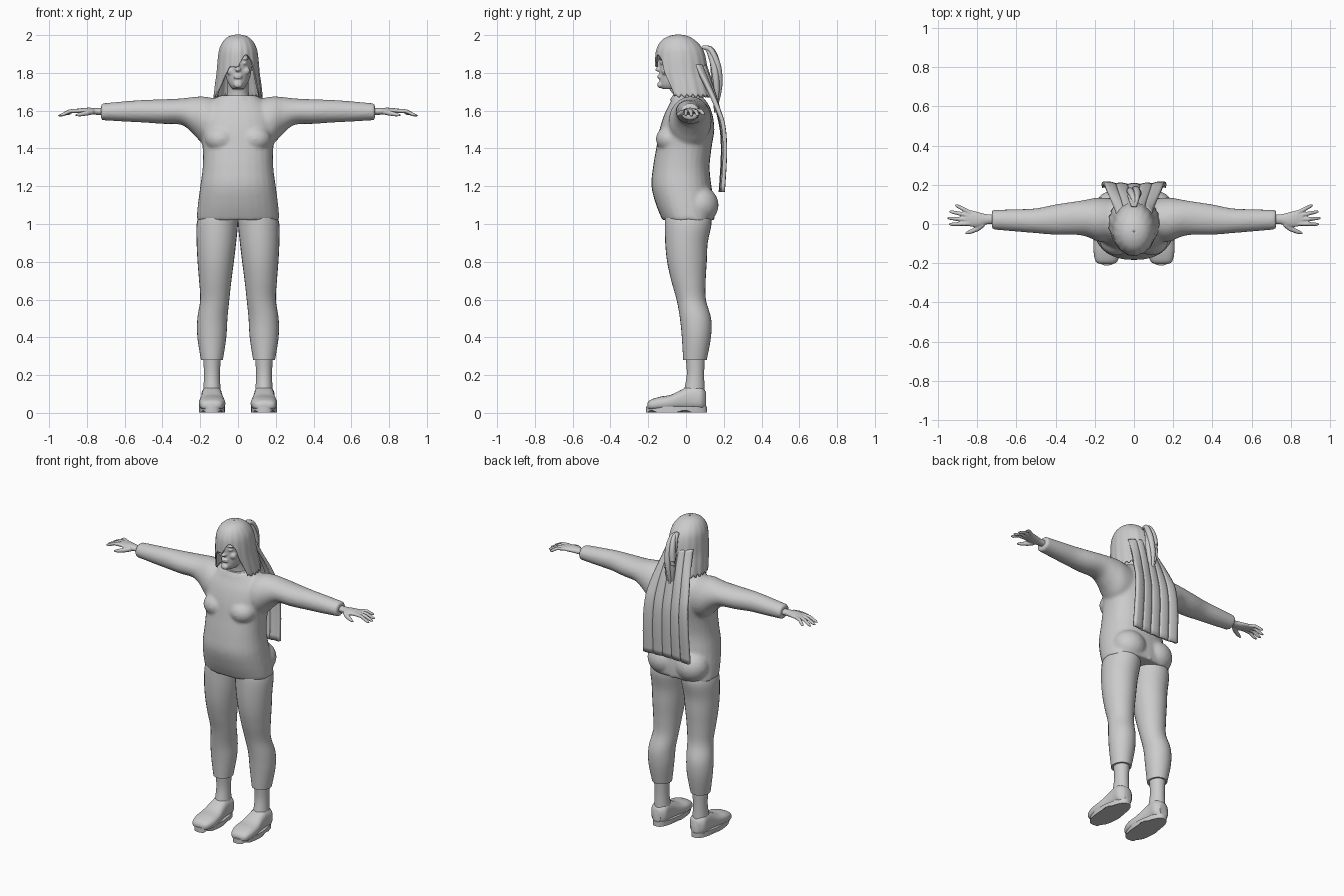
import bpy, bmesh, math
from mathutils import Vector

if "Cube" in bpy.data.objects:
    bpy.data.objects.remove(bpy.data.objects["Cube"], do_unlink=True)

grey = bpy.data.materials.new("plain_grey")
grey.use_nodes = True
grey.diffuse_color = (0.6, 0.6, 0.6, 1)
grey.node_tree.nodes["Principled BSDF"].inputs["Base Color"].default_value = (0.6, 0.6, 0.6, 1)


def finish(name, bm, mirror=False, voxel=0, smooth=0, thick=0, angle=40):
    """Turn a bmesh into a shaded object with its modifiers."""
    bmesh.ops.recalc_face_normals(bm, faces=bm.faces)
    mesh = bpy.data.meshes.new(name)
    bm.to_mesh(mesh)
    bm.free()
    mesh.materials.append(grey)
    ob = bpy.data.objects.new(name, mesh)
    bpy.context.collection.objects.link(ob)
    bpy.ops.object.select_all(action="DESELECT")
    ob.select_set(True)
    bpy.context.view_layer.objects.active = ob
    bpy.ops.object.shade_smooth_by_angle(angle=math.radians(angle))
    if thick:
        mod = ob.modifiers.new("thickness", "SOLIDIFY")
        mod.thickness, mod.offset = thick, 0
    if mirror:
        ob.modifiers.new("mirror", "MIRROR")
    if voxel:
        mod = ob.modifiers.new("blend", "REMESH")
        mod.mode, mod.voxel_size, mod.use_smooth_shade = "VOXEL", voxel, True
        mod = ob.modifiers.new("soften", "SMOOTH")
        mod.factor, mod.iterations = 0.5, smooth
    return ob


def spline(rows, t):
    """Catmull-Rom value of a list of rows at parameter t."""
    i = min(int(t), len(rows) - 2)
    f = t - i
    a, b = rows[max(i - 1, 0)], rows[i]
    c, d = rows[i + 1], rows[min(i + 2, len(rows) - 1)]
    return [q + f / 2 * (r - p + f * (2 * p - 5 * q + 4 * r - s + f * (3 * q - p - 3 * r + s)))
            for p, q, r, s in zip(a, b, c, d)]


def loft(bm, axis, rows, steps=4, sides=28, power=2):
    """Rows are (position, low u, high u, low v, high v) along the axis."""
    loops = []
    for k in range((len(rows) - 1) * steps + 1):
        p, u0, u1, v0, v1 = spline(rows, k / steps)
        ring = []
        for j in range(sides):
            c, s = math.cos(math.tau * j / sides), math.sin(math.tau * j / sides)
            c = math.copysign(abs(c) ** (2 / power), c)
            s = math.copysign(abs(s) ** (2 / power), s)
            u, v = (u0 + u1) / 2 + c * (u1 - u0) / 2, (v0 + v1) / 2 + s * (v1 - v0) / 2
            ring.append(bm.verts.new({"x": (p, u, v), "y": (u, p, v), "z": (u, v, p)}[axis]))
        loops.append(ring)
    for a, b in zip(loops, loops[1:]):
        for j in range(sides):
            n = (j + 1) % sides
            bm.faces.new((a[j], a[n], b[n], b[j]))
    bm.faces.new(loops[0])
    bm.faces.new(loops[-1])


def ball(bm, centre, size):
    new = bmesh.ops.create_uvsphere(bm, u_segments=20, v_segments=12, radius=1)["verts"]
    for v in new:
        v.co = Vector([c + s * k for c, s, k in zip(centre, size, v.co)])


def tube(bm, points, radii, sides=10):
    """Round limb through points, with rounded tip."""
    rings = []
    for i, p in enumerate(points):
        d = Vector(points[min(i + 1, len(points) - 1)]) - Vector(points[max(i - 1, 0)])
        q = d.to_track_quat("Z", "Y")
        rings.append([bm.verts.new(Vector(p) + q @ Vector((math.cos(math.tau * j / sides),
                     math.sin(math.tau * j / sides), 0)) * radii[i]) for j in range(sides)])
    for a, b in zip(rings, rings[1:]):
        for j in range(sides):
            bm.faces.new((a[j], a[(j + 1) % sides], b[(j + 1) % sides], b[j]))
    bm.faces.new(rings[0])
    bm.faces.new(rings[-1])


# Shirt: torso, sleeves, chest and seat blended into one surface
bm = bmesh.new()
loft(bm, "z", [(1.02, -.22, .22, -.125, .15), (1.1, -.213, .213, -.158, .15),
               (1.2, -.2, .2, -.183, .135), (1.3, -.187, .187, -.175, .125),
               (1.4, -.187, .187, -.158, .135), (1.5, -.2, .2, -.14, .15),
               (1.58, -.19, .19, -.115, .14), (1.64, -.15, .15, -.085, .115),
               (1.68, -.1, .1, -.07, .08)], power=2.3)
for side in (-1, 1):
    loft(bm, "x", [(side * x, a, b, c, d) for x, a, b, c, d in (
        (.1, -.09, .13, 1.4, 1.66), (.18, -.09, .135, 1.42, 1.675), (.24, -.065, .125, 1.48, 1.672),
        (.3, -.055, .115, 1.525, 1.665), (.4, -.055, .1, 1.53, 1.66), (.5, -.047, .08, 1.537, 1.657),
        (.62, -.037, .075, 1.543, 1.648), (.725, -.028, .072, 1.55, 1.638))])
    ball(bm, (side * .09, -.085, 1.45), (.085, .075, .07))
    ball(bm, (side * .1, .075, 1.1), (.105, .098, .1))
finish("shirt", bm, voxel=.01, smooth=5)

# Trousers
bm = bmesh.new()
loft(bm, "z", [(1.06, .0, .2, -.11, .13), (1.0, .0, .219, -.112, .135), (.9, .01, .219, -.11, .115),
               (.8, .022, .214, -.1, .11), (.7, .035, .206, -.078, .104), (.6, .046, .2, -.05, .105),
               (.5, .056, .215, -.032, .133), (.4, .062, .215, -.022, .132),
               (.28, .08, .196, -.015, .11)])
finish("trousers", bm, mirror=True)

# Ankles
bm = bmesh.new()
loft(bm, "z", [(.3, .09, .185, -.002, .1), (.2, .096, .18, .004, .096), (.1, .09, .185, -.015, .1)])
finish("ankles", bm, mirror=True)

# Shoes: rounded upper above a flat sole with a heel
bm = bmesh.new()
loft(bm, "y", [(-.205, .11, .17, .025, .05), (-.19, .085, .195, .015, .068), (-.14, .068, .206, .012, .085),
               (-.08, .07, .205, .015, .096), (-.02, .08, .196, .015, .125), (.03, .085, .193, .015, .145),
               (.08, .085, .193, .015, .138), (.107, .11, .165, .025, .11)], power=2.6)
finish("shoe_uppers", bm, mirror=True)
bm = bmesh.new()
outline = []
for j in range(36):
    a = math.tau * j / 36
    y = -.05 + .162 * math.cos(a)
    w = .069 - .012 * max(0, y + .05) / .16
    outline.append(bm.verts.new((.138 + w * math.copysign(abs(math.sin(a)) ** .7, math.sin(a)), y,
                                 .012 if -.2 < y < -.17 or -.03 < y < .02 else .003)))
base = bm.faces.new(outline)
top = bmesh.ops.extrude_face_region(bm, geom=[base])["geom"]
for v in top:
    if isinstance(v, bmesh.types.BMVert):
        v.co.z = .034
finish("shoe_soles", bm, mirror=True)

# Hands: wrist, palm, splayed fingers and thumb
bm = bmesh.new()
loft(bm, "x", [(.69, .0, .05, 1.575, 1.615), (.75, -.002, .05, 1.578, 1.614), (.79, -.016, .06, 1.58, 1.616),
               (.83, -.014, .07, 1.585, 1.613), (.862, -.006, .068, 1.588, 1.608)], sides=16)
for y, tip_x, tip_y, tip_z in ((.002, .945, -.002, 1.575), (.022, .952, .03, 1.572),
                               (.042, .942, .064, 1.574), (.058, .912, .098, 1.58)):
    a, b = Vector((.835, y, 1.6)), Vector((tip_x, tip_y, tip_z))
    mid = (a + b) / 2 + Vector((0, 0, .01))
    tube(bm, [a, mid, a.lerp(b, .85), b], [.0115, .0105, .009, .004])
tube(bm, [(.77, .0, 1.595), (.8, -.025, 1.588), (.835, -.04, 1.58), (.86, -.048, 1.575)],
     [.016, .014, .011, .005])
finish("hands", bm, mirror=True, voxel=.004, smooth=2)

# Head, neck and facial features
bm = bmesh.new()
loft(bm, "z", [(1.715, -.03, .03, -.125, -.03), (1.735, -.046, .046, -.138, .0), (1.77, -.062, .062, -.14, .05),
               (1.82, -.072, .072, -.14, .08), (1.88, -.078, .078, -.142, .09),
               (1.94, -.07, .07, -.125, .075), (1.975, -.04, .04, -.08, .03)])
loft(bm, "z", [(1.64, -.075, .075, -.06, .08), (1.69, -.058, .058, -.06, .07), (1.78, -.055, .055, -.075, .065)])
ball(bm, (0, -.137, 1.737), (.024, .016, .018))
ball(bm, (0, -.143, 1.818), (.016, .02, .012))
ball(bm, (0, -.138, 1.84), (.009, .015, .035))
for z in (1.775, 1.785):
    ball(bm, (0, -.139, z), (.024, .014, .006))
for side in (-1, 1):
    ball(bm, (side * .033, -.126, 1.852), (.015, .013, .008))
    ball(bm, (side * .034, -.128, 1.876), (.025, .014, .008))
    ball(bm, (side * .04, -.11, 1.81), (.024, .02, .022))
finish("head", bm, voxel=.005, smooth=3)

# Collar
bm = bmesh.new()
loft(bm, "z", [(1.655, -.105, .105, -.085, .09), (1.68, -.09, .09, -.072, .082)], steps=1)
finish("collar", bm)

# Hair cap: locks hang from the crown, shorter over the face
SHELL = [(2.0, .002, -.042, -.04), (1.992, .042, -.085, .005), (1.97, .072, -.125, .045),
         (1.93, .094, -.15, .082), (1.88, .103, -.158, .1), (1.8, .11, -.156, .112),
         (1.74, .118, -.145, .128), (1.67, .126, -.135, .145)]


def hem(a):
    """Hem height by angle in degrees; zero faces forward."""
    if abs(a) > 62:
        return 1.675 + .012 * math.sin(a * .5)
    if a < 0:
        return max(1.69, 1.83 - .004 * max(0, -a - 25))
    return 1.83 + .065 * math.sin(math.pi * min(a, 48) / 50) - max(0, a - 44) * .008


bm = bmesh.new()
columns, levels = 120, 28
grid = []
for i in range(columns):
    deg = 360 * i / columns - 180
    a, col = math.radians(deg), []
    for k in range(levels + 1):
        f = k / levels
        limit = 1 + 5 * f
        low, high = 0, len(SHELL) - 1
        goal = 2.0 - (2.0 - hem(deg)) * f ** 1.5
        for _ in range(18):
            mid = (low + high) / 2
            low, high = (mid, high) if spline(SHELL, mid)[0] > goal else (low, mid)
        z, w, front, back = spline(SHELL, low)
        ripple = 1 + .014 * f * math.sin(a * 17)
        col.append(bm.verts.new((w * math.sin(a) * ripple,
                                 (front + back) / 2 - (back - front) / 2 * math.cos(a) * ripple, z)))
    grid.append(col)
for i in range(columns):
    a, b = grid[i], grid[(i + 1) % columns]
    for k in range(levels):
        bm.faces.new((a[k], b[k], b[k + 1], a[k + 1]))
finish("hair_cap", bm, thick=.008, angle=60)

# Long back hair: five flat locks parted by slits
PATH = [(1.84, .085, .095), (1.75, .105, .125), (1.67, .125, .15), (1.58, .143, .172),
        (1.48, .153, .19), (1.35, .16, .193), (1.17, .165, .182)]
bm = bmesh.new()
for lock in range(5):
    rows = []
    for k in range(25):
        z, half, y = spline(PATH, k / 4)
        row = []
        for j in range(5):
            s = (lock + .01 + j / 4 * .98) / 2.5 - 1
            bulge = .006 * math.sin(math.pi * j / 4)
            wrap = -.05 * s * s * max(0, (z - 1.55) / .25) + .012 * s * s
            row.append(bm.verts.new((s * half, y + bulge + wrap, z)))
        rows.append(row)
    for p, q in zip(rows, rows[1:]):
        for j in range(4):
            bm.faces.new((p[j], p[j + 1], q[j + 1], q[j]))
finish("back_hair", bm, thick=.02)

# Ponytail: a tied knot and twisted strands
bm = bmesh.new()
for strand in range(4):
    pts, rad = [], []
    for k in range(17):
        z, y, spread, r = spline([(1.935, .09, .004, .01), (1.925, .125, .014, .014), (1.86, .152, .021, .018),
                                  (1.78, .163, .023, .018), (1.7, .163, .018, .014),
                                  (1.59, .155, .004, .004)], k * 5 / 16)
        turn = strand * math.pi / 2 + k * .12
        pts.append((spread * math.cos(turn), y + spread * .6 * math.sin(turn), z))
        rad.append(max(r, .003))
    tube(bm, pts, rad)
finish("ponytail", bm)
